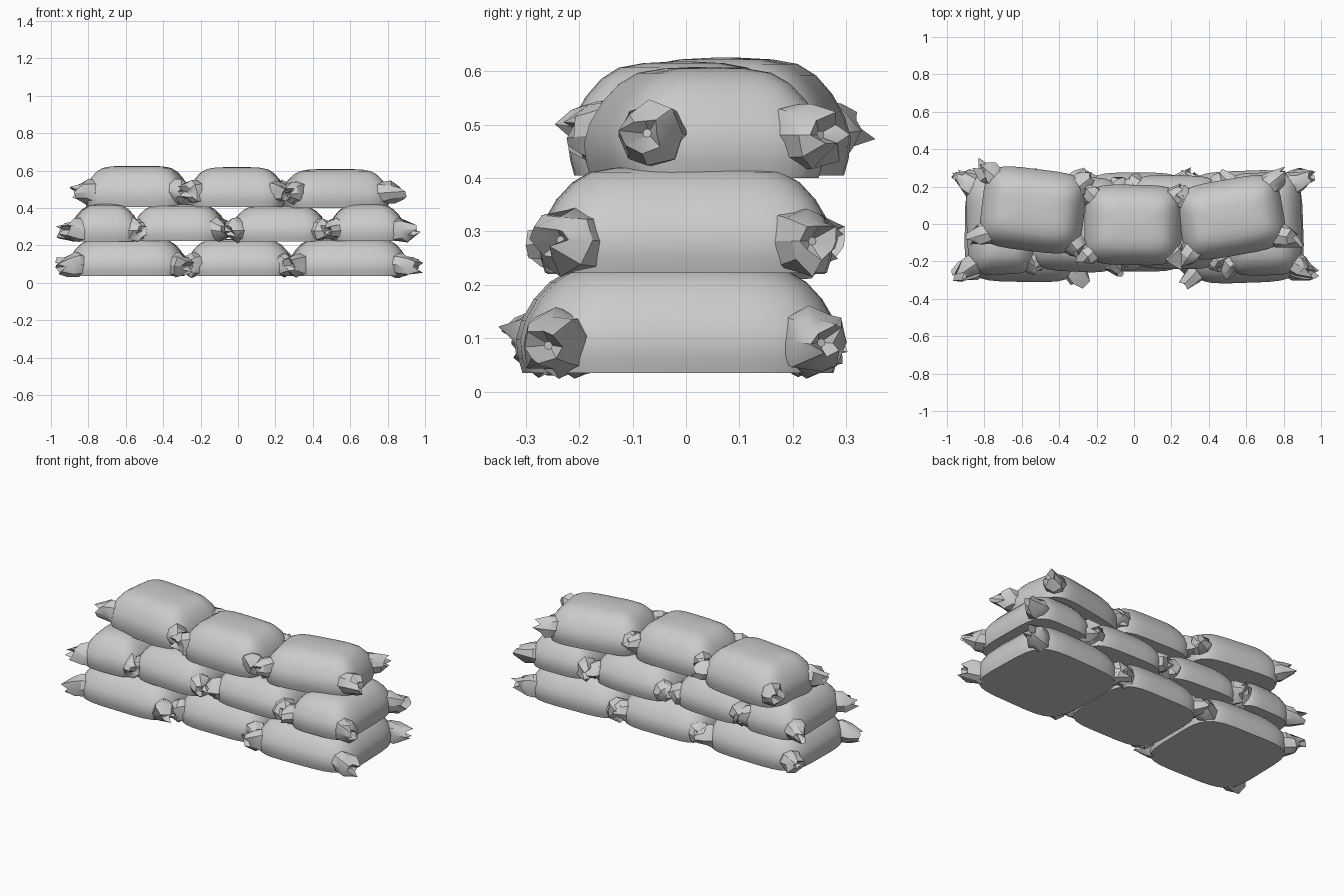
import bpy, bmesh, math, random
from mathutils import Vector, Matrix

if "Cube" in bpy.data.objects:
    bpy.data.objects.remove(bpy.data.objects["Cube"])

random.seed(7)


def make_object(name, bm, angle):
    bmesh.ops.recalc_face_normals(bm, faces=bm.faces)
    me = bpy.data.meshes.new(name)
    bm.to_mesh(me)
    bm.free()
    ob = bpy.data.objects.new(name, me)
    bpy.context.collection.objects.link(ob)
    bpy.ops.object.select_all(action='DESELECT')
    ob.select_set(True)
    bpy.context.view_layer.objects.active = ob
    bpy.ops.object.shade_smooth_by_angle(angle=math.radians(angle))
    return ob


def loft(bm, rings):
    loops = [[bm.verts.new(p) for p in r] for r in rings]
    n = len(loops[0])
    for lo, hi in zip(loops, loops[1:]):
        for i in range(n):
            j = (i + 1) % n
            bm.faces.new((lo[i], lo[j], hi[j], hi[i]))
    bm.faces.new(loops[0])
    bm.faces.new(loops[-1])


def outline(a, b, power, count=32):
    pts = []
    for i in range(count):
        t = 2 * math.pi * (i + 0.5) / count
        c, s = math.cos(t), math.sin(t)
        pts.append((a * math.copysign(abs(c) ** (2 / power), c),
                    b * math.copysign(abs(s) ** (2 / power), s)))
    return pts


# height fraction, inset: flat underside, bulging sides, soft top
PROFILE = [(0, .012), (.14, .004), (.32, 0), (.5, .01), (.7, .033),
           (.86, .062), (.96, .095), (1.0, .14), (1.015, .2)]


def sandbag(name, x, y, z, a, b, h, turn):
    place = Matrix.Translation((x, y, z)) @ Matrix.Rotation(math.radians(turn), 4, 'Z')
    bm = bmesh.new()
    loft(bm, [[place @ Vector((px, py, f * h)) for px, py in
               outline(a - d, b - d, 4.5)] for f, d in PROFILE])
    make_object(name, bm, 40)
    # tied cloth tufts on the four corners
    lift = .08 if name == "top_bag" else .06
    for sx in (-1, 1):
        for sy in (-1, 1):
            root = place @ Vector((sx * (a - .045), sy * (b - .065), lift))
            outer = abs(root.x) > .7
            way = place.to_3x3() @ Vector((sx, sy * random.uniform(.3, .7) if outer else sy,
                                           random.uniform(-.2, .15)))
            tuft(name + "_tuft", root, way.normalized(), 1.2 if outer else .85)


# position along the axis, radius, raggedness: wide at the bag, torn at the tip
TUFT = [(-.05, .05, .05), (0, .064, .12), (.04, .056, .25), (.085, .03, .45)]


def tuft(name, root, way, size):
    frame = Matrix.Translation(root) @ way.to_track_quat('Z', 'Y').to_matrix().to_4x4()
    sides = 8
    rings = []
    for d, r, rag in TUFT:
        ring = []
        for i in range(sides):
            t = 2 * math.pi * i / sides
            rr = r * (1 + random.uniform(-rag, rag))
            p = frame @ Vector((rr * math.cos(t), rr * math.sin(t),
                                d * size + random.uniform(-rag, rag) * .07))
            p.z = max(p.z, 0)
            ring.append(p)
        rings.append(ring)
    # folded-in mouth of the tuft
    rings.append([frame @ Vector((.008 * math.cos(2 * math.pi * i / sides),
                                  .008 * math.sin(2 * math.pi * i / sides), .06))
                  for i in range(sides)])
    bm = bmesh.new()
    loft(bm, rings)
    make_object(name, bm, 30)


# x, y, z, half length, half depth, height, turn
ROWS = {
    "bottom_bag": [(-.59, -.015, .035, .315, .295, .198, -1),
                   (.01, .01, .035, .285, .265, .195, 0),
                   (.59, -.015, .035, .315, .30, .198, 2)],
    "middle_bag": [(-.71, 0, .22, .185, .27, .2, 2),
                   (-.31, 0, .222, .25, .255, .195, -3),
                   (.22, .01, .22, .26, .25, .19, -1),
                   (.69, 0, .222, .205, .275, .197, 1)],
    "top_bag": [(-.54, .075, .405, .275, .22, .217, -7),
                (-.005, -.005, .405, .26, .215, .21, -1),
                (.52, .035, .40, .28, .205, .205, 10)],
}
for row, bags in ROWS.items():
    for spec in bags:
        sandbag(row, *spec)
